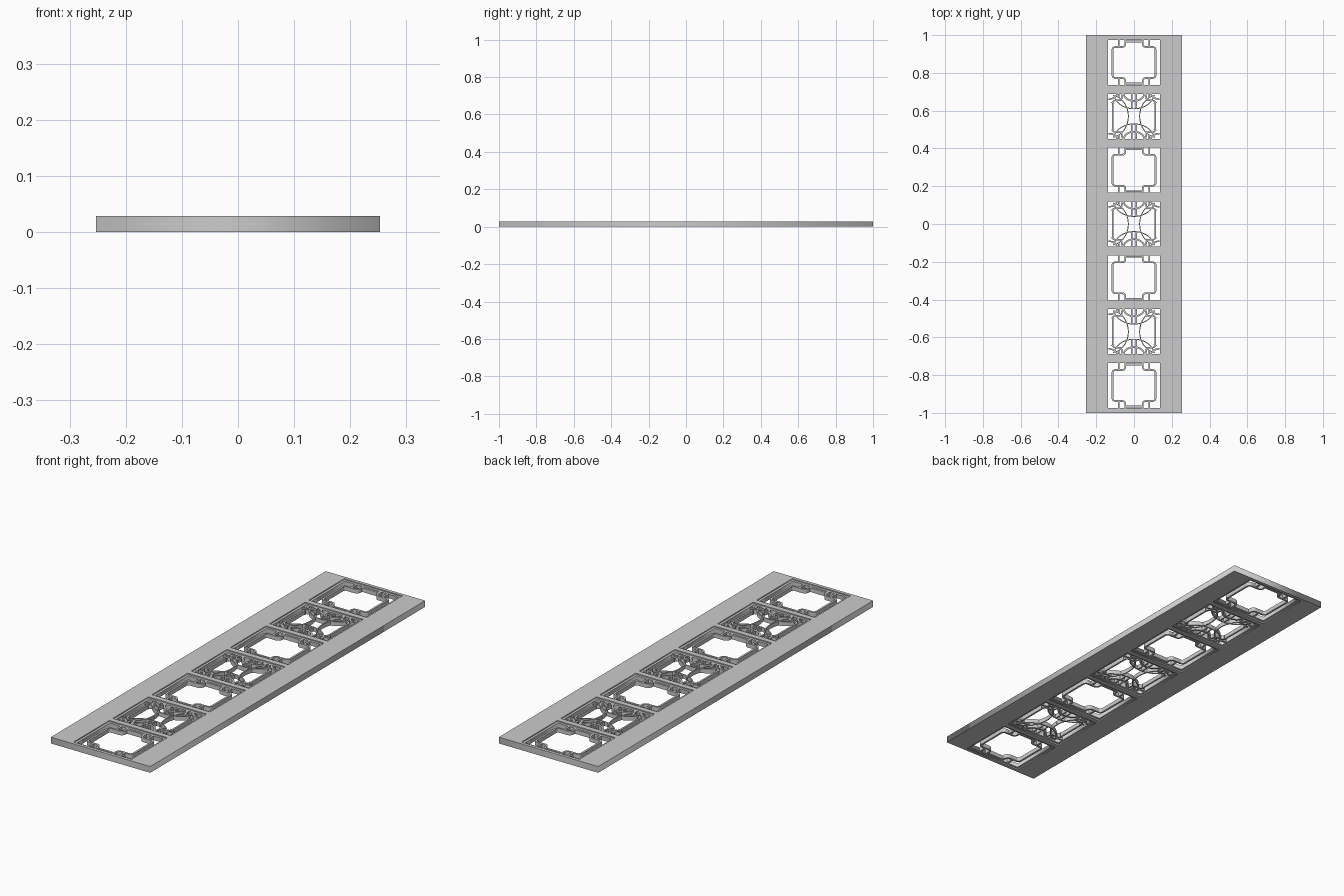
import bpy, bmesh
from math import sin, cos, pi, radians
from mathutils import Vector

if "Cube" in bpy.data.objects:
    bpy.data.objects.remove(bpy.data.objects["Cube"])

HX, HY, T = 0.253, 1.0, 0.029      # slab half sizes and thickness
WX, WY, PITCH = 0.148, 0.130, 0.285  # window half sizes and spacing
Z0, Z1 = 0.005, 0.024             # lattice height range


def rect(x, y, cy=0):
    return [(-x, cy - y), (x, cy - y), (x, cy + y), (-x, cy + y)]


def plate(name, loops, z0, z1):
    # filled outline with holes, extruded
    cu = bpy.data.curves.new(name, 'CURVE')
    cu.dimensions, cu.fill_mode, cu.extrude = '2D', 'BOTH', (z1 - z0) / 2
    for loop in loops:
        sp = cu.splines.new('POLY')
        sp.points.add(len(loop) - 1)
        for p, (x, y) in zip(sp.points, loop):
            p.co = (x, y, 0, 1)
        sp.use_cyclic_u = True
    ob = bpy.data.objects.new(name, cu)
    bpy.context.collection.objects.link(ob)
    ob.location.z = (z0 + z1) / 2
    bpy.context.view_layer.objects.active = ob
    bpy.ops.object.select_all(action='DESELECT')
    ob.select_set(True)
    bpy.ops.object.convert(target='MESH')
    return bpy.context.object


def ribbon(bm, path, w, closed=False):
    # mitred strip of width w along a flat path
    pts = [Vector(p) for p in path]
    n, rings = len(pts), []
    for i, p in enumerate(pts):
        a = pts[i - 1] if closed or i else None
        b = pts[(i + 1) % n] if closed or i < n - 1 else None
        d1 = (p - a).normalized() if a is not None else (b - p).normalized()
        d2 = (b - p).normalized() if b is not None else d1
        n1, n2 = Vector((-d1.y, d1.x)), Vector((-d2.y, d2.x))
        m = (n1 + n2).normalized()
        m *= w / 2 / max(m.dot(n1), 0.4)
        rings.append([bm.verts.new((q.x, q.y, z)) for q, z in
                      ((p + m, Z0), (p - m, Z0), (p - m, Z1), (p + m, Z1))])
    for i in range(n if closed else n - 1):
        r, s = rings[i], rings[(i + 1) % n]
        for k in range(4):
            bm.faces.new((r[k], r[(k + 1) % 4], s[(k + 1) % 4], s[k]))
    if not closed:
        bm.faces.new(rings[0][::-1])
        bm.faces.new(rings[-1])


def arc(cx, cy, rx, ry, a0, a1, n=12):
    return [(cx + rx * cos(radians(a0 + (a1 - a0) * i / n)),
             cy + ry * sin(radians(a0 + (a1 - a0) * i / n))) for i in range(n + 1)]


def quads(bm, path, w):
    # strip mirrored to all four quadrants
    for sx in (1, -1):
        for sy in (1, -1):
            ribbon(bm, [(sx * x, sy * y) for x, y in path], w)


def stepped_ring(bm):
    # plain window: stepped ring with rounded shoulders, tied to the frame
    q = [(0.114, 0)] + arc(0.100, 0.068, 0.014, 0.014, 0, 90, 4) \
        + arc(0.062, 0.098, 0.016, 0.016, 270, 180, 4) + [(0.046, 0.111), (0, 0.111)]
    quads(bm, q, 0.009)
    quads(bm, [(0.080, 0.080), (0.080, 0.121)], 0.009)
    quads(bm, [(0.046, 0.109), (0.046, 0.121)], 0.009)


def flower_lattice(bm):
    # ornate window: inner border, crossing arcs, corner curls and centre stems
    quads(bm, [(0.113, 0), (0.113, 0.070)] + arc(0.099, 0.070, 0.014, 0.014, 0, 90, 4)
          + [(0.068, 0.084), (0.060, 0.121)], 0.008)
    quads(bm, arc(0.125, 0, 0.095, 0.112, 180, 98), 0.005)
    quads(bm, arc(0, 0.125, 0.108, 0.085, 270, 350), 0.005)
    quads(bm, arc(0, 0.123, 0.055, 0.042, 270, 360, 8), 0.009)
    quads(bm, [(0.012, 0.040), (0.012, 0.121)], 0.006)
    quads(bm, arc(0.135, 0.121, 0.045, 0.030, 180, 270, 6), 0.008)
    quads(bm, [(0.080, 0.098), (0.080, 0.121)], 0.008)


# main slab with seven window openings
centres = [(3 - i) * PITCH for i in range(7)]
plate("slab", [rect(HX, HY)] + [rect(WX, WY, c) for c in centres], 0, T)

# window frames with their lattice
for i, c in enumerate(centres):
    kind = "flower_lattice" if i % 2 else "stepped_ring"
    frame = plate(f"frame_{i}", [rect(WX, WY), rect(WX - 0.011, WY - 0.011)], Z0, Z1)
    frame.location.y = c
    bm = bmesh.new()
    (flower_lattice if i % 2 else stepped_ring)(bm)
    bmesh.ops.recalc_face_normals(bm, faces=bm.faces)
    me = bpy.data.meshes.new(f"{kind}_{i}")
    bm.to_mesh(me)
    bm.free()
    ob = bpy.data.objects.new(f"{kind}_{i}", me)
    ob.location.y = c
    bpy.context.collection.objects.link(ob)
